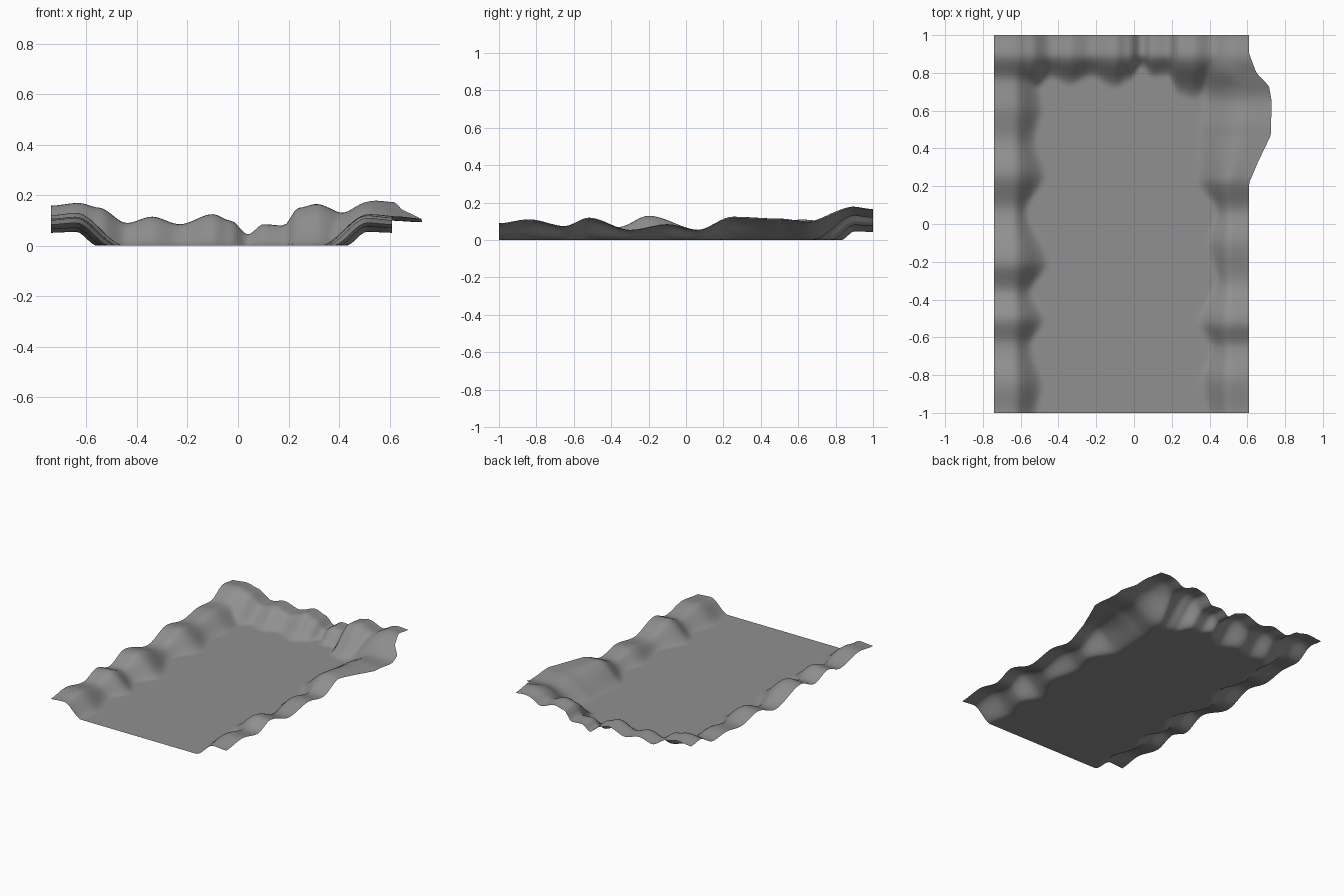
import bpy
import bmesh

cube = bpy.data.objects.get("Cube")
if cube:
    bpy.data.objects.remove(cube, do_unlink=True)

X_MIN, X_MAX, Y_MIN, Y_MAX = -0.74, 0.61, -1.0, 1.0
COLS, ROWS = 84, 124

# Crest heights along each bank, as (position, height)
LEFT = [(-1, .09), (-.85, .11), (-.64, .07), (-.5, .115), (-.36, .07), (-.2, .13),
        (.07, .055), (.27, .12), (.45, .085), (.62, .11), (.75, .1), (.9, .15), (1, .14)]
RIGHT = [(-1, .09), (-.83, .11), (-.65, .075), (-.52, .12), (-.3, .055), (-.1, .085),
         (.06, .055), (.25, .125), (.5, .115), (.65, .1), (.86, .165), (1, .15)]
BACK = [(-.74, .15), (-.62, .16), (-.55, .15), (-.44, .09), (-.34, .115), (-.23, .085),
        (-.1, .125), (-.03, .1), (.04, .045), (.1, .085), (.18, .08), (.24, .15),
        (.31, .165), (.43, .125), (.55, .168), (.61, .165)]
# Outward swell of the right edge
SWELL = [(.22, 0), (.33, .05), (.47, .12), (.65, .125), (.73, .11), (.8, .04), (.9, 0)]


def smooth(t):
    t = min(max(t, 0.0), 1.0)
    return t * t * (3 - 2 * t)


def sample(points, s, ease=True):
    if s <= points[0][0]:
        return points[0][1]
    for (a, va), (b, vb) in zip(points, points[1:]):
        if s <= b:
            t = (s - a) / (b - a)
            return va + (vb - va) * (smooth(t) if ease else t)
    return points[-1][1]


def bank(distance, crest):
    """Slope from the floor to a crest, with a lip that droops at the rim."""
    inner = 0.1
    foot = inner + 1.5 * crest
    rise = smooth((foot - distance) / (foot - inner))
    droop = 0.07 * smooth((inner - distance) / inner)
    return crest * (rise - droop)


def height(x, y):
    banks = (bank(x - X_MIN, sample(LEFT, y)),
             bank(X_MAX - x, sample(RIGHT, y)),
             bank(Y_MAX - y, sample(BACK, x)))
    return sum(b ** 8 for b in banks) ** (1 / 8)


# Single open sheet: flat floor, raised banks on three sides, open front
bm = bmesh.new()
rows = []
for j in range(ROWS + 1):
    y = Y_MIN + (Y_MAX - Y_MIN) * j / ROWS
    row = []
    for i in range(COLS + 1):
        x = X_MIN + (X_MAX - X_MIN) * i / COLS
        swell = sample(SWELL, y, ease=False) * smooth((x - 0.35) / 0.3)
        row.append(bm.verts.new((x + swell, y, height(x, y))))
    rows.append(row)
for low, high in zip(rows, rows[1:]):
    for i in range(COLS):
        bm.faces.new((low[i], low[i + 1], high[i + 1], high[i])).smooth = True

mesh = bpy.data.meshes.new("ground_sheet")
bm.to_mesh(mesh)
bm.free()
ground = bpy.data.objects.new("ground_sheet", mesh)
bpy.context.collection.objects.link(ground)

# Plain grey
grey = bpy.data.materials.new("stone_grey")
grey.use_nodes = True
colour = (0.28, 0.28, 0.28, 1)
grey.diffuse_color = colour
grey.node_tree.nodes["Principled BSDF"].inputs["Base Color"].default_value = colour
mesh.materials.append(grey)
